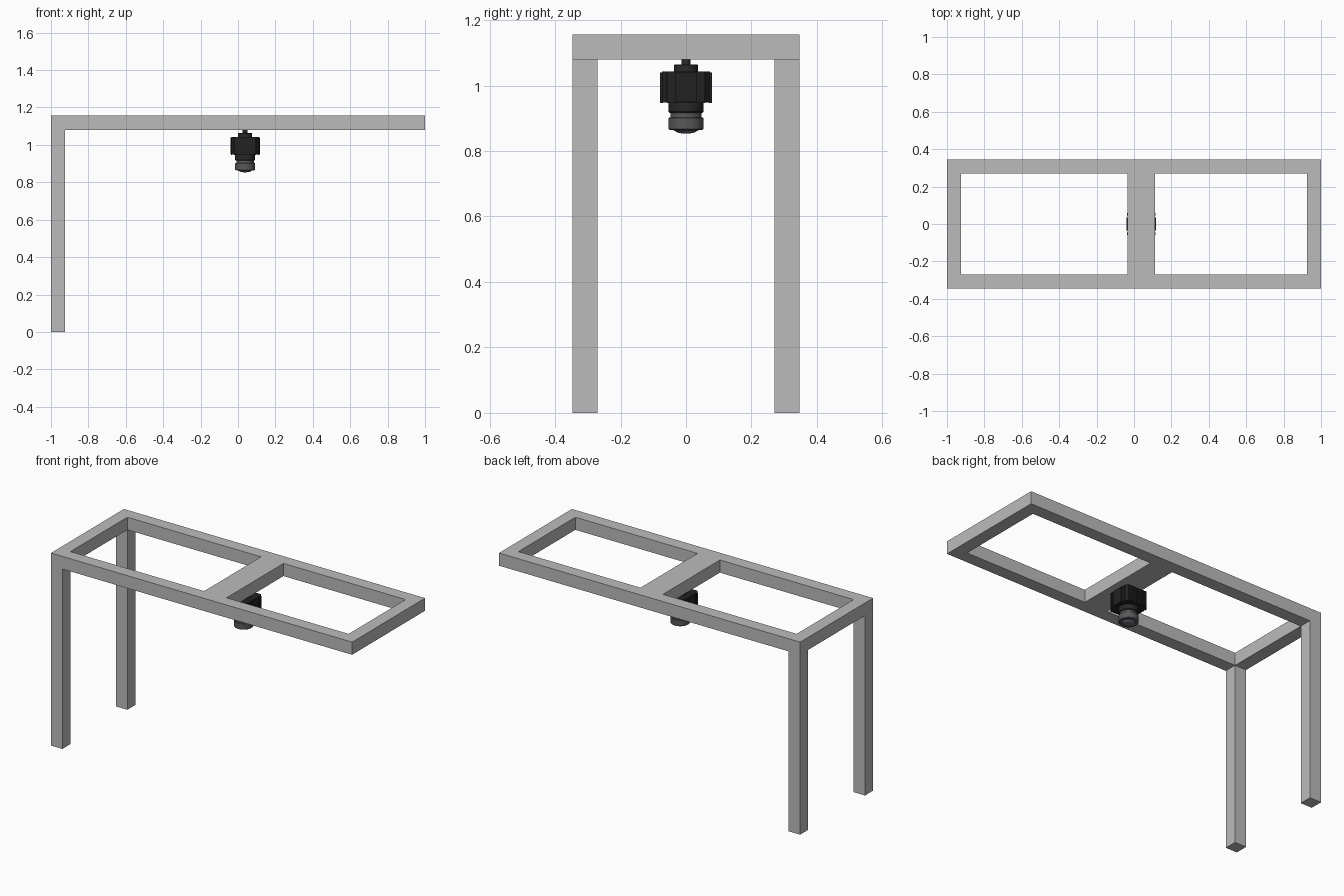
import bpy, bmesh, math

if "Cube" in bpy.data.objects:
    bpy.data.objects.remove(bpy.data.objects["Cube"])

def material(name, rgb):
    m = bpy.data.materials.new(name)
    m.diffuse_color = (*rgb, 1)
    m.use_nodes = True
    m.node_tree.nodes["Principled BSDF"].inputs["Base Color"].default_value = m.diffuse_color
    return m

grey = material("frame grey", (0.50, 0.50, 0.50))
black = material("housing black", (0.016, 0.016, 0.016))
dark = material("lens mount black", (0.022, 0.022, 0.022))
metal = material("lens grey", (0.10, 0.10, 0.10))
glass = material("lens glass", (0.14, 0.15, 0.18))

CX = 0.038  # sensor axis

def finish(bm, name, mat):
    bmesh.ops.recalc_face_normals(bm, faces=bm.faces)
    me = bpy.data.meshes.new(name)
    bm.to_mesh(me)
    bm.free()
    ob = bpy.data.objects.new(name, me)
    me.materials.append(mat)
    bpy.context.collection.objects.link(ob)
    return ob

def prism(name, outline, z0, z1, mat):
    bm = bmesh.new()
    f = bm.faces.new([bm.verts.new((x, y, z0)) for x, y in outline])
    r = bmesh.ops.extrude_face_region(bm, geom=[f])
    for v in r["geom"]:
        if isinstance(v, bmesh.types.BMVert):
            v.co.z = z1
    return finish(bm, name, mat)

def box(name, x0, x1, y0, y1, z0, z1, mat):
    return prism(name, [(x0, y0), (x1, y0), (x1, y1), (x0, y1)], z0, z1, mat)

def lathe(name, profile, mat, n=40):
    # profile of (radius, z) pairs, turned about the sensor axis
    bm = bmesh.new()
    vs = [bm.verts.new((r, 0, z)) for r, z in profile]
    es = [bm.edges.new(p) for p in zip(vs, vs[1:])]
    bmesh.ops.spin(bm, geom=vs + es, axis=(0, 0, 1), cent=(0, 0, 0),
                   angle=math.tau, steps=n, use_duplicate=False)
    bmesh.ops.remove_doubles(bm, verts=bm.verts, dist=1e-5)
    for v in bm.verts:
        v.co.x += CX
    ob = finish(bm, name, mat)
    bpy.ops.object.select_all(action='DESELECT')
    ob.select_set(True)
    bpy.context.view_layer.objects.active = ob
    bpy.ops.object.shade_smooth_by_angle(angle=math.radians(30))
    return ob

# flat table-like frame: long rails, end rails, wide middle plate
Z0, Z1, Y, W = 1.08, 1.156, 0.346, 0.076
for s, side in ((-1, "front"), (1, "back")):
    a, b = sorted((s * Y, s * (Y - W)))
    box(side + "_rail", -1, 1, a, b, Z0, Z1, grey)
    box(side + "_leg", -1, -1 + W, a, b, 0, Z0, grey)
for name, x0, x1 in (("left_end_rail", -1, -1 + W), ("right_end_rail", 1 - W, 1),
                     ("middle_plate", -0.036, 0.113)):
    box(name, x0, x1, -Y + W, Y - W, Z0, Z1, grey)

# hanging stem and stepped cap
lathe("stem", [(0, 1.082), (0.014, 1.082), (0.014, 1.06), (0, 1.06)], dark, 24)
lathe("mount_cap", [(0, 1.064), (0.035, 1.064), (0.037, 1.062), (0.037, 1.04), (0, 1.04)], dark)

# housing core with chamfered corners
H, C = 0.073, 0.016
core = [(CX + x, y) for x, y in ((-H + C, -H), (H - C, -H), (H, -H + C), (H, H - C),
                                 (H - C, H), (-H + C, H), (-H, H - C), (-H, -H + C))]
prism("housing", core, 0.948, 1.043, black)

# cooling ribs around the housing, plain plates in the middle of the x sides
for s in (-1, 1):
    for i in range(-3, 4):
        t = i * 0.0175
        a, b = sorted((s * 0.070, s * 0.0795))
        box("cooling_rib", CX + t - 0.006, CX + t + 0.006, a, b, 0.946, 1.040, black)
        if abs(i) > 2:
            a, b = sorted((s * 0.070, s * 0.0765))
            box("cooling_rib", CX + a, CX + b, t - 0.006, t + 0.006, 0.946, 1.040, black)
    a, b = sorted((s * 0.070, s * 0.0785))
    box("side_plate", CX + a, CX + b, -0.034, 0.034, 0.950, 1.040, black)

# lens barrel: dark neck, narrow ring, wide ring
lathe("lens_neck", [(0, 0.95), (0.053, 0.95), (0.053, 0.920), (0.050, 0.916), (0, 0.916)], dark)
lathe("lens_ring", [(0.03, 0.917), (0.047, 0.917), (0.047, 0.900), (0.03, 0.900)], metal)
lathe("lens_barrel", [(0.03, 0.903), (0.051, 0.903), (0.053, 0.901), (0.053, 0.867),
                      (0.051, 0.865), (0.036, 0.863), (0.034, 0.868), (0, 0.868)], metal)

# domed front glass
lathe("lens_glass", [(0.036 * math.cos(i * math.pi / 12), 0.865 - 0.012 * math.sin(i * math.pi / 12))
                     for i in range(7)], glass)
